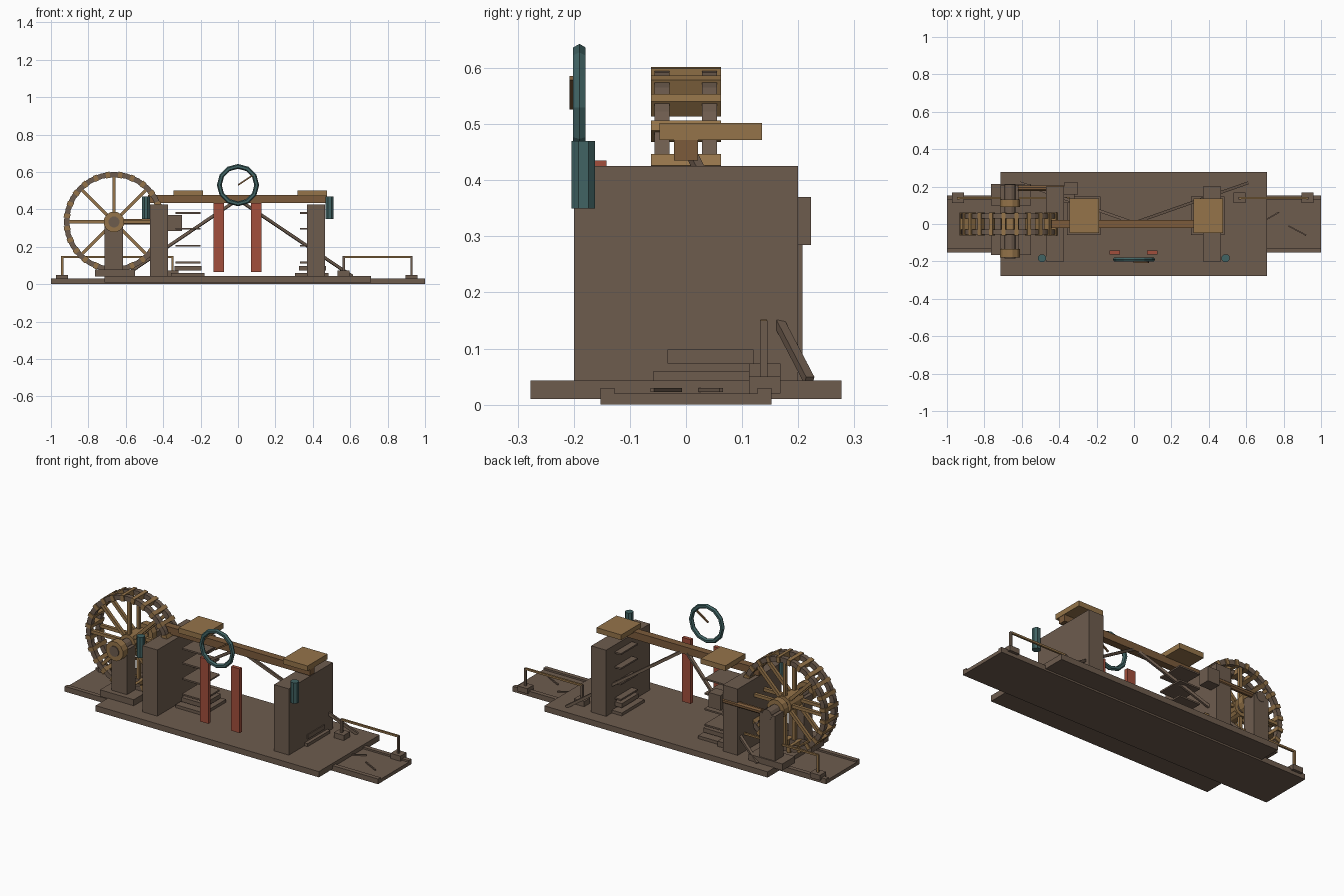
import bpy, math
from mathutils import Vector, Matrix

if "Cube" in bpy.data.objects:
    bpy.data.objects.remove(bpy.data.objects["Cube"])


def mat(name, c):
    m = bpy.data.materials.new(name)
    m.diffuse_color = (*c, 1)
    m.use_nodes = True
    m.node_tree.nodes["Principled BSDF"].inputs["Base Color"].default_value = m.diffuse_color
    return m


GREY = mat("weathered_wood", (0.155, 0.107, 0.076))
TAN = mat("light_wood", (0.30, 0.175, 0.068))
BROWN = mat("beam_wood", (0.20, 0.105, 0.044))
RED = mat("red_paint", (0.36, 0.078, 0.045))
TEAL = mat("teal_metal", (0.052, 0.125, 0.125))


def mesh(name, verts, faces, m):
    me = bpy.data.meshes.new(name)
    me.from_pydata(verts, [], faces)
    me.materials.append(m)
    ob = bpy.data.objects.new(name, me)
    bpy.context.collection.objects.link(ob)
    return ob


CUBE = [(0, 1, 3, 2), (4, 6, 7, 5), (0, 4, 5, 1), (2, 3, 7, 6), (0, 2, 6, 4), (1, 5, 7, 3)]


def box(name, x, y, z, m):
    return mesh(name, [(a, b, c) for a in x for b in y for c in z], CUBE, m)


def rod(name, a, b, r, m, n=4):
    # prism of n sides between two points
    a, b = Vector(a), Vector(b)
    q = (b - a).to_track_quat('Z', 'Y')
    ring = [q @ Vector((r * math.cos(t), r * math.sin(t), 0))
            for t in [(i + 0.5) * 2 * math.pi / n for i in range(n)]]
    faces = [(i, (i + 1) % n, n + (i + 1) % n, n + i) for i in range(n)]
    faces += [tuple(range(n - 1, -1, -1)), tuple(range(n, 2 * n))]
    return mesh(name, [a + p for p in ring] + [b + p for p in ring], faces, m)


def hoop(name, c, profile, n, m, phase=0):
    # sweep an (r, y) profile round a y axis through c
    k = len(profile)
    verts, faces = [], []
    for i in range(n):
        t = phase + i * 2 * math.pi / n
        for r, y in profile:
            verts.append((c[0] + r * math.cos(t), c[1] + y, c[2] + r * math.sin(t)))
        for j in range(k):
            i2, j2 = (i + 1) % n, (j + 1) % k
            faces.append((i * k + j, i * k + j2, i2 * k + j2, i2 * k + j))
    return mesh(name, verts, faces, m)


# base tray with low rims, and wide platform
box("base_plank", (-1, 1), (-0.15, 0.15), (0, 0.02), GREY)
for s in (-1, 1):
    box("base_rim", (-1, 1), sorted((s * 0.127, s * 0.152)), (0, 0.03), GREY)
box("platform", (-0.715, 0.71), (-0.277, 0.277), (0.01, 0.043), GREY)

# two wall towers, each with a stack of shelves and a landing
for x in (-0.47, 0.37):
    box("tower", (x, x + 0.095), (-0.2, 0.2), (0.043, 0.425), GREY)
for x in (-0.267, 0.398):
    box("step_bottom", (x - 0.092, x + 0.087), (-0.058, 0.148), (0.043, 0.06), GREY)
    box("step_upper", (x - 0.072, x + 0.072), (-0.033, 0.12), (0.073, 0.098), GREY)
    for z in (0.112, 0.202, 0.292, 0.376):
        box("shelf", (x - 0.066, x + 0.066), (-0.035, 0.12), (z, z + 0.009), GREY)
    box("landing", (x - 0.079, x + 0.079), (-0.047, 0.135), (0.472, 0.502), TAN)

# cross beam and long braces through the towers
box("cross_beam", (-0.48, 0.475), (-0.021, 0.021), (0.435, 0.477), BROWN)
for s in (-1, 1):
    rod("brace", (s * 0.02, 0.013, 0.44), (s * 0.61, 0.22, 0.043), 0.011, GREY)

# red gate posts and teal canisters
for x in (-0.13, 0.07):
    box("red_post", (x, x + 0.055), (-0.163, -0.142), (0.065, 0.435), RED)
for x in (-0.492, 0.49):
    rod("canister", (x, -0.183, 0.35), (x, -0.183, 0.47), 0.023, TEAL, 8)

# gauge ring with pointer
prof = [(0.1 + 0.013 * math.cos(i * math.pi / 3), 0.013 * math.sin(i * math.pi / 3)) for i in range(6)]
hoop("gauge_ring", (0, -0.19, 0.53), prof, 12, TEAL, math.pi / 2)
rod("gauge_pointer", (0, -0.203, 0.53), (0.078, -0.203, 0.582), 0.006, BROWN)

# water wheel: two rims, spokes and boards between
C = Vector((-0.663, 0, 0.333))
for y in (-0.043, 0.042):
    hoop("wheel_rim", (C.x, y, C.z), [(0.24, -0.0135), (0.268, -0.0135), (0.268, 0.0135), (0.24, 0.0135)],
         24, GREY)
    for i in range(8):
        t = i * math.pi / 4
        d = Vector((math.cos(t), 0, math.sin(t)))
        o = C + Vector((0, y, 0))
        rod("spoke", o, o + d * 0.245, 0.013, TAN)
for i in range(24):
    ob = box("wheel_board", (0.236, 0.27), (-0.062, 0.062), (-0.011, 0.011), TAN)
    ob.data.transform(Matrix.Translation(C) @ Matrix.Rotation(-(i + 0.5) * math.pi / 12, 4, 'Y'))
rod("wheel_hub", C + Vector((0, -0.06, 0)), C + Vector((0, 0.06, 0)), 0.05, TAN, 12)
rod("wheel_axle", C + Vector((0, -0.185, 0)), C + Vector((0, 0.21, 0)), 0.03, GREY, 12)

# bearing posts with hub drums
for y, d in ((-0.135, -0.18), (0.13, 0.09)):
    box("bearing_post", (-0.713, -0.615), (y, y + 0.078), (0.04, 0.335), GREY)
    box("bearing_foot", (-0.765, -0.55), (y - 0.03, y + 0.085), (0.04, 0.078), GREY)
    rod("bearing_drum", (C.x, y, C.z), (C.x, d, C.z), 0.056, TAN, 12)

# gearbox and drive shaft
box("gearbox", (-0.375, -0.3), (0.157, 0.223), (0.285, 0.37), GREY)
rod("drive_shaft", (-0.62, 0.19, 0.333), (-0.33, 0.19, 0.333), 0.016, BROWN, 8)

# handrails along the back
for a, b, za, zb in ((-0.94, -0.35, 0.02, 0.043), (0.565, 0.927, 0.043, 0.02)):
    for x, z in ((a, za), (b, zb)):
        box("rail_foot", (x - 0.032, x + 0.032), (0.112, 0.168), (z, z + 0.03), GREY)
        box("rail_post", (x - 0.006, x + 0.006), (0.132, 0.145), (z, 0.15), TAN if x < 0 else GREY)
    box("handrail", (a, b), (0.133, 0.144), (0.141, 0.152), TAN)

# loose sticks on the plank
rod("stick", (0.71, 0.025, 0.026), (0.775, 0.063, 0.026), 0.005, GREY)
rod("stick", (0.825, -0.01, 0.026), (0.92, -0.06, 0.026), 0.005, GREY)
